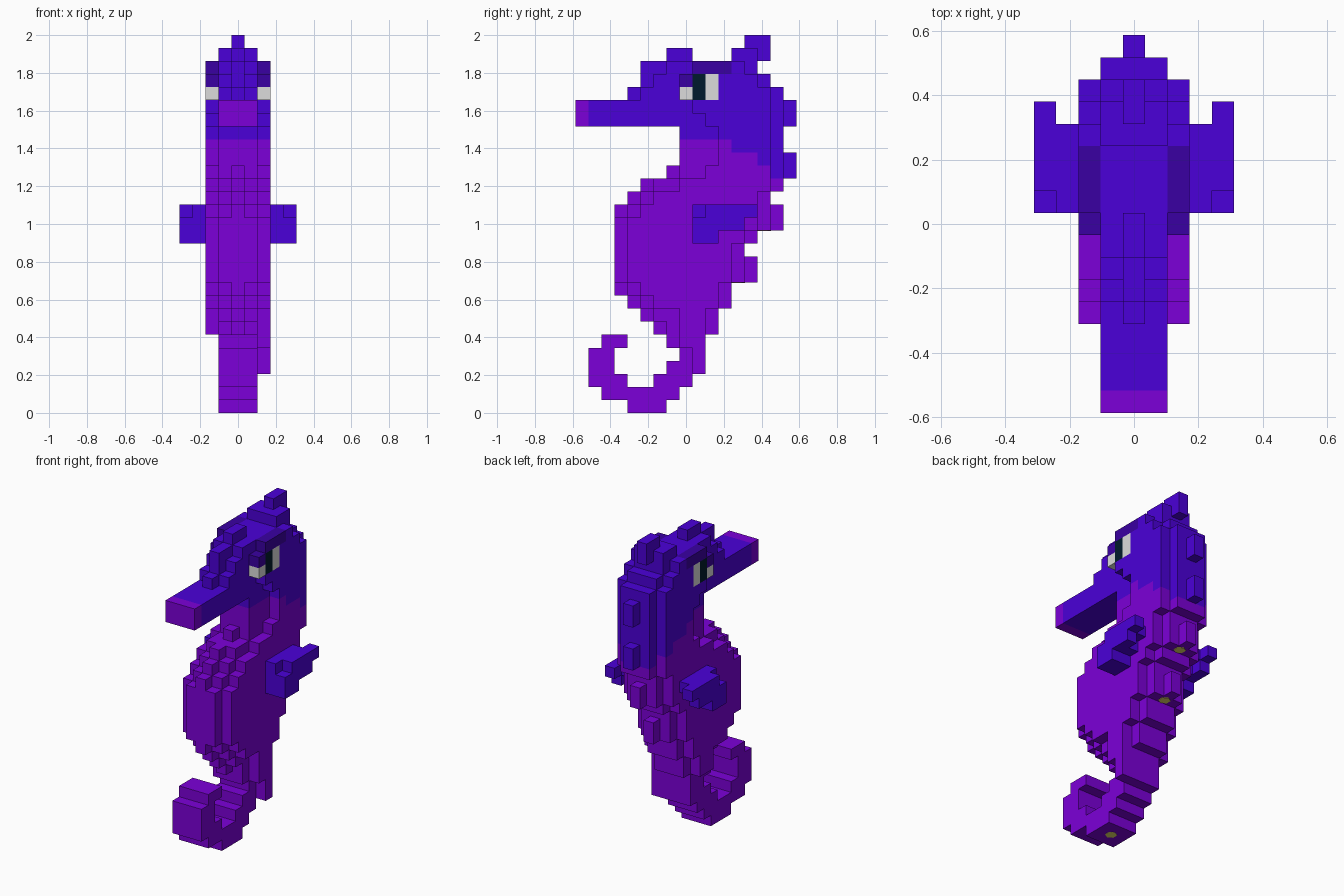
import bpy
import bmesh
from mathutils import Vector

cube = bpy.data.objects.get("Cube")
if cube:
    bpy.data.objects.remove(cube, do_unlink=True)

UNIT = 2 / 29          # edge of one block
MID_Y = 8.5            # block index of the y centre


def material(name, rgb):
    mat = bpy.data.materials.new(name)
    mat.use_nodes = True
    mat.diffuse_color = (*rgb, 1)
    bsdf = mat.node_tree.nodes["Principled BSDF"]
    bsdf.inputs["Base Color"].default_value = (*rgb, 1)
    return mat


MATERIALS = {
    "violet": material("violet", (0.2, 0, 0.69)),
    "indigo": material("indigo", (0.07, 0, 0.69)),
    "dark": material("dark indigo", (0.042, 0, 0.36)),
    "white": material("eye white", (0.72, 0.72, 0.72)),
    "black": material("pupil black", (0, 0.01, 0.025)),
    "olive": material("olive", (0.85, 0.75, 0.15)),
}
SLOTS = list(MATERIALS)
cells = {}             # block position -> (part, colour)


def skin(j, k):
    """Indigo head and nape, violet below a stepped border."""
    border = 21 if j < 12 else 20 if j < 14 else 19 if j < 15 else 18
    return "indigo" if k >= border else "violet"


def fill(part, columns, j_range, k_range, colour=None):
    for i in columns:
        for j in range(*j_range):
            for k in range(*k_range):
                cells[i, j, k] = (part, colour or skin(j, k))


CENTRE, CORE, SIDES = (0,), (-1, 0, 1), (-2, 2)

# Curled tail: (front, back, bottom, top)
for f, b, lo, hi in ((4, 7, 0, 1), (2, 8, 1, 2), (1, 4, 2, 3), (6, 9, 2, 3),
                     (1, 3, 3, 5), (7, 10, 3, 4), (8, 10, 4, 5),
                     (2, 4, 5, 6), (7, 10, 5, 6)):
    fill("tail", CORE, (f, b), (lo, hi))
fill("tail", (2,), (9, 10), (3, 5))
fill("tail", (2,), (8, 10), (5, 6))

# Body and head, row by row: front of core, front of sides, back of core
FIRST = 6
core_front = [7, 6, 5, 4] + [3] * 5 + [4, 5, 6] + [8] * 4 + [5, 5, 5, 6, 7]
side_front = [8, 8, 6, 5] + [4] * 5 + [5, 6, 8, 10, 11, 11, 11, 10, 9, 8, 8, 9]
core_back = [11, 11, 12, 12, 13, 13, 13, 14] + [15] * 3 + [16] * 8 + [15, 14]
for row, (cf, sf, back) in enumerate(zip(core_front, side_front, core_back)):
    k = row + FIRST
    part = "head" if k > 20 else "body"
    fill(part, CORE, (cf, back), (k, k + 1))
    fill(part, SIDES, (sf, back - 1), (k, k + 1))
    if k < 10 or 14 < k < 19 or k > 23:            # rounded centre ridge
        fill(part, CENTRE, (cf - 1, cf), (k, k + 1))
fill("head", CENTRE, (5, 6), (26, 27))

# Snout with a violet tip
fill("snout", CORE, (0, 1), (22, 24), "violet")
fill("snout", CORE, (1, 5), (22, 24))

# Back spikes and head crest
for j, k in ((13, 10), (15, 14), (16, 18), (16, 22)):
    fill("back_spikes", CENTRE, (j, j + 1), (k, k + 2))
fill("crest", CENTRE, (7, 9), (27, 28))
fill("crest", CORE, (12, 14), (27, 28))
fill("crest", CENTRE, (14, 15), (27, 28))
fill("crest", CENTRE, (13, 15), (28, 29))

# Brows and eyes
fill("brows", SIDES, (9, 12), (26, 27), "dark")
fill("brows", SIDES, (8, 9), (25, 26), "dark")
fill("eyes", SIDES, (8, 9), (24, 25), "white")
fill("eyes", SIDES, (9, 10), (24, 26), "black")
fill("eyes", SIDES, (10, 11), (24, 26), "white")

# Side fins, inner then outer columns
for sign, name in ((1, "left_fin"), (-1, "right_fin")):
    for column, top_front in ((3, 9), (4, 10)):
        spot = (sign * column,)
        fill(name, spot, (9, 11), (13, 14), "indigo")
        fill(name, spot, (9, column + 9), (14, 15), "indigo")
        fill(name, spot, (top_front, column + 10), (15, 16), "indigo")

# Turn each part's exposed block sides into a mesh
AXES = [Vector(v) for v in ((1, 0, 0), (0, 1, 0), (0, 0, 1))]


def build(part):
    bm = bmesh.new()
    corners = {}

    def corner(p):
        key = tuple(round(c * 2) for c in p)
        if key not in corners:
            corners[key] = bm.verts.new(p * UNIT)
        return corners[key]

    for (i, j, k), (owner, colour) in cells.items():
        if owner != part:
            continue
        centre = Vector((i, j - MID_Y + 0.5, k + 0.5))
        for a in range(3):
            u, v = AXES[(a + 1) % 3] / 2, AXES[(a + 2) % 3] / 2
            for sign in (1, -1):
                n = AXES[a] * sign
                if (i + int(n.x), j + int(n.y), k + int(n.z)) in cells:
                    continue
                c = centre + n / 2
                loop = [c - u - v, c + u - v, c + u + v, c - u + v][::sign]
                face = bm.faces.new([corner(p) for p in loop])
                face.material_index = SLOTS.index(colour)
    mesh = bpy.data.meshes.new(part)
    for mat in MATERIALS.values():
        mesh.materials.append(mat)
    bm.to_mesh(mesh)
    bm.free()
    bpy.context.collection.objects.link(bpy.data.objects.new(part, mesh))


for part in dict.fromkeys(owner for owner, _ in cells.values()):
    build(part)

# Small olive studs on undersides
for j, k in ((5, 0), (12, 10), (14, 14)):
    lift = 0.001 if k == 0 else -0.001
    bpy.ops.mesh.primitive_cylinder_add(
        vertices=6, radius=UNIT * 0.52, depth=0.004,
        location=(0, (j - MID_Y + 0.5) * UNIT, k * UNIT + lift))
    stud = bpy.context.object
    stud.name = "underside_stud"
    stud.data.materials.append(MATERIALS["olive"])
